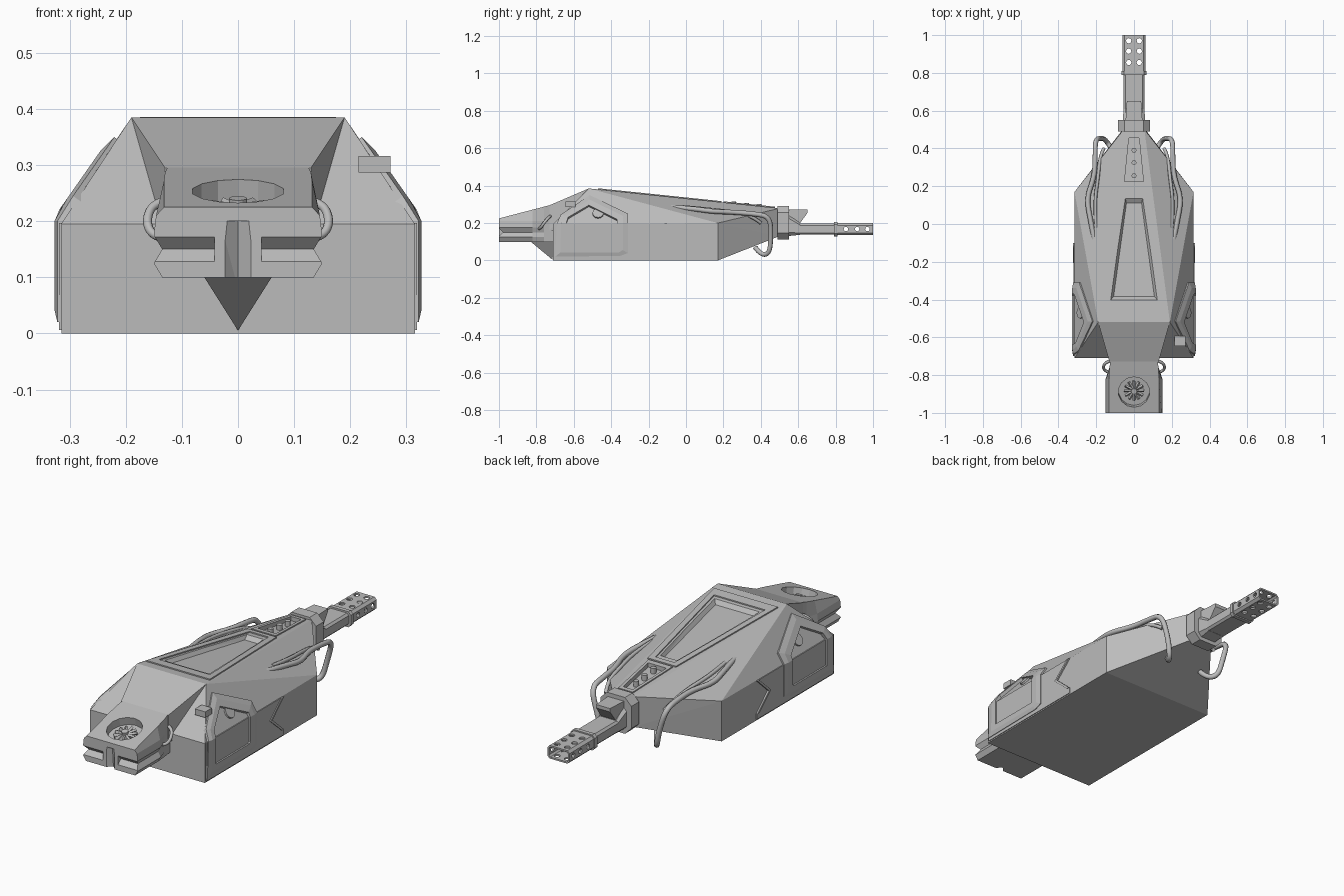
import bpy, bmesh, math
from mathutils import Matrix, Vector

old = bpy.data.objects.get("Cube")
if old:
    bpy.data.objects.remove(old)

grey = bpy.data.materials.new("plain_grey")
grey.use_nodes = True
COLOUR = (0.5, 0.5, 0.5, 1)
grey.diffuse_color = COLOUR
grey.node_tree.nodes["Principled BSDF"].inputs["Base Color"].default_value = COLOUR


def finish(name, bm):
    bmesh.ops.recalc_face_normals(bm, faces=bm.faces)
    mesh = bpy.data.meshes.new(name)
    bm.to_mesh(mesh)
    bm.free()
    mesh.materials.append(grey)
    ob = bpy.data.objects.new(name, mesh)
    bpy.context.collection.objects.link(ob)
    return ob


def both(points):
    return [(s * x, y, z) for x, y, z in points for s in (1, -1)]


def hull(name, points):
    bm = bmesh.new()
    for p in points:
        bm.verts.new(p)
    bmesh.ops.convex_hull(bm, input=bm.verts)
    bmesh.ops.dissolve_limit(bm, angle_limit=0.01, verts=bm.verts, edges=bm.edges)
    return finish(name, bm)


def loft(name, rings, closed=False):
    # Skin between equal loops; closed joins the last loop to the first
    bm = bmesh.new()
    loops = [[bm.verts.new(p) for p in ring] for ring in rings]
    n = len(loops[0])
    pairs = list(zip(loops, loops[1:])) + ([(loops[-1], loops[0])] if closed else [])
    for a, b in pairs:
        for i in range(n):
            j = (i + 1) % n
            bm.faces.new((a[i], a[j], b[j], b[i]))
    if not closed:
        bm.faces.new(loops[0])
        bm.faces.new(loops[-1])
    return finish(name, bm)


def cylinder(name, centre, r, depth, rot=None, sides=16):
    bm = bmesh.new()
    m = Matrix.Translation(centre) @ (rot or Matrix())
    bmesh.ops.create_cone(bm, cap_ends=True, segments=sides, radius1=r, radius2=r, depth=depth, matrix=m)
    return finish(name, bm)


def cut(ob, cutters):
    for c in cutters:
        c.hide_render = True
        mod = ob.modifiers.new("cut", "BOOLEAN")
        mod.operation, mod.solver, mod.object = "DIFFERENCE", "EXACT", c
    dg = bpy.context.evaluated_depsgraph_get()
    dg.update()
    mesh = bpy.data.meshes.new_from_object(ob.evaluated_get(dg))
    ob.modifiers.clear()
    ob.data = mesh
    for c in cutters:
        bpy.data.objects.remove(c)


def hose(name, points, r):
    curve = bpy.data.curves.new(name, "CURVE")
    curve.dimensions = "3D"
    curve.bevel_depth, curve.bevel_resolution, curve.resolution_u = r, 2, 6
    curve.use_fill_caps = True
    sp = curve.splines.new("NURBS")
    sp.points.add(len(points) - 1)
    for p, co in zip(sp.points, points):
        p.co = (*co, 1)
    sp.use_endpoint_u, sp.order_u = True, 3
    ob = bpy.data.objects.new(name, curve)
    bpy.context.collection.objects.link(ob)
    dg = bpy.context.evaluated_depsgraph_get()
    dg.update()
    mesh = bpy.data.meshes.new_from_object(ob.evaluated_get(dg))
    bpy.data.objects.remove(ob)
    mesh.materials.clear()
    mesh.materials.append(grey)
    mesh.shade_smooth()
    bpy.context.collection.objects.link(bpy.data.objects.new(name, mesh))


def roof(y):
    return 0.385 - 0.104 * (y + 0.52)


def trapezoid(y0, x0, y1, x1, h):
    return [(x0, y0, roof(y0) + h), (x1, y1, roof(y1) + h),
            (-x1, y1, roof(y1) + h), (-x0, y0, roof(y0) + h)]


# Main hull with two roof recesses
W = 0.315
body = hull("body", both([(W, -0.71, 0), (W, -0.71, 0.195), (0.19, -0.52, 0.385), (W, 0.17, 0),
                          (W, 0.17, 0.2), (0.06, 0.5, 0.13), (0.055, 0.5, 0.279)]))
cut(body, [hull("recess_cutter", trapezoid(-0.42, 0.14, 0.165, 0.052, 0.02)
                + trapezoid(-0.385, 0.108, 0.11, 0.04, -0.018)),
           hull("rear_recess_cutter", trapezoid(0.225, 0.05, 0.455, 0.027, 0.02)
                + trapezoid(0.225, 0.05, 0.455, 0.027, -0.015))])

# Raised frames around the recesses
for name, outer, inner in (("roof_frame", (-0.47, 0.175, 0.19, 0.078), (-0.42, 0.14, 0.165, 0.052)),
                           ("rear_frame", (0.2, 0.066, 0.475, 0.04), (0.225, 0.05, 0.455, 0.027))):
    loft(name, [trapezoid(*outer, -0.004), trapezoid(*outer, 0.006),
                trapezoid(*inner, 0.006), trapezoid(*inner, -0.004)], closed=True)
for y in (0.255, 0.325, 0.39):
    cylinder("roof_stud", (0, y, roof(y) - 0.004), 0.013, 0.03, sides=12)


# Side armour, wrapped over the shoulder of the hull
def side(y, z, lift, s):
    return (s * (W + lift - 0.7 * max(0, z - 0.2)), y, z + (lift * 0.7 if z > 0.2 else 0))


outer = [(-0.7, 0.02), (-0.69, 0.2), (-0.67, 0.24), (-0.515, 0.345), (-0.31, 0.245), (-0.31, 0.2), (-0.31, 0.04), (-0.35, 0.025)]
middle = [(-0.672, 0.042), (-0.667, 0.2), (-0.65, 0.232), (-0.515, 0.317), (-0.338, 0.23), (-0.338, 0.2), (-0.338, 0.055), (-0.36, 0.043)]
inner = [(-0.64, 0.07), (-0.64, 0.2), (-0.63, 0.223), (-0.52, 0.287), (-0.37, 0.213), (-0.37, 0.2), (-0.37, 0.078), (-0.378, 0.07)]
plate = [(-0.7, 0.006), (-0.1, 0.006), (-0.1, 0.035), (-0.19, 0.115), (-0.1, 0.197), (-0.7, 0.197)]
for s, label in ((1, "left"), (-1, "right")):
    loft(label + "_armour_plate", [[side(y, z, h, s) for y, z in plate] for h in (-0.01, 0.004)])
    loft(label + "_hatch_frame", [[side(y, z, h, s) for y, z in loop] for loop, h in
                                  ((outer, -0.01), (outer, 0.007), (middle, 0.012), (inner, 0.012), (inner, -0.01))], closed=True)
    cylinder(label + "_hatch_knob", side(-0.47, 0.25, 0.002, s), 0.03, 0.012,
             Matrix.Rotation(s * math.radians(55), 4, "Y"), 12)
    # Raised chevron edge
    edge = [(-0.1, 0.035), (-0.19, 0.115), (-0.1, 0.197), (-0.115, 0.197), (-0.207, 0.115), (-0.115, 0.035)]
    loft(label + "_chevron", [[side(y, z, h, s) for y, z in edge] for h in (0, 0.008)])
    # Hoses
    hose(label + "_rear_hose", [(s * x, y, z) for x, y, z in
         ((0.21, -0.08, 0.285), (0.235, 0.04, 0.277), (0.25, 0.14, 0.262), (0.21, 0.25, 0.258), (0.205, 0.36, 0.25), (0.205, 0.45, 0.235),
          (0.17, 0.455, 0.12), (0.15, 0.445, 0.035), (0.12, 0.4, 0.03), (0.1, 0.37, 0.07))], 0.013)
    hose(label + "_thin_hose", [(s * x, y, z) for x, y, z in
         ((0.2, -0.02, 0.287), (0.21, 0.1, 0.277), (0.19, 0.25, 0.26), (0.18, 0.36, 0.235), (0.16, 0.4, 0.2))], 0.009)
    hose(label + "_neck_hose", [(s * x, y, z) for x, y, z in
         ((0.11, -0.72, 0.24), (0.15, -0.73, 0.235), (0.165, -0.76, 0.2), (0.15, -0.78, 0.17), (0.12, -0.79, 0.17))], 0.008)

hull("side_box", [(x, y, z) for x in (0.215, 0.272) for y in (-0.645, -0.592) for z in (0.287, 0.316)])

# Neck and keel
hull("neck", both([(0.19, -0.52, 0.385), (0.13, -0.73, 0.295), (0.13, -0.73, 0.16), (0.17, -0.52, 0.16)]))
hull("keel", both([(0.06, -0.83, 0.1), (0, -0.715, 0.005), (0.06, -0.7, 0.1)]))


# Grooved head
def section(y, k):
    top = 0.225 + 0.26 * (y + 1)
    half = [(0.135, 0.1), (0.15, 0.125), (0.135, 0.15), (0.15, 0.175), (0.146, 0.21), (0.132, top)]
    half = [(min(x, k), z) for x, z in half]
    return [(x, y, z) for x, z in half] + [(-x, y, z) for x, z in reversed(half)]


head = loft("head", [section(-1, 0.15), section(-0.82, 0.15), section(-0.76, 0.13), section(-0.69, 0.12)])
tilt = Matrix.Rotation(math.atan(0.26), 4, "X")
centre = Vector((0, -0.89, 0.2536))
up = tilt @ Vector((0, 0, 1))
cutters = [cylinder("fan_cutter", centre + up * 0.02, 0.083, 0.12, tilt, 14)]
cutters += [hull("groove_cutter", [(s * x, y, z) for x in (0.042, 0.2)
                                   for y, z in ((-1.01, 0.118), (-1.01, 0.182), (-0.978, 0.15))]) for s in (1, -1)]
cutters.append(hull("notch_cutter", [(x, -1.01, z) for x in (-0.032, 0.032) for z in (0.08, 0.2)]
                    + [(0, -0.975, 0.08), (0, -0.985, 0.2)]))
cut(head, cutters)

# Fan
floor = centre - up * 0.04
cylinder("fan_hub", floor + up * 0.012, 0.016, 0.03, tilt, 12)
bm = bmesh.new()
for i in range(12):
    m = (Matrix.Translation(floor + up * 0.008) @ tilt @ Matrix.Rotation(i * math.tau / 12, 4, "Z")
         @ Matrix.Translation((0.033, 0, 0)) @ Matrix.Rotation(0.6, 4, "X") @ Matrix.Diagonal((0.04, 0.01, 0.014, 1)))
    bmesh.ops.create_cube(bm, size=1, matrix=m)
finish("fan_blades", bm)


# Barrel, collar and sight
def octagon(y, w, z0, z1, c):
    half = [(w - c, z0), (w, z0 + c), (w, z1 - c), (w - c, z1)]
    return [(x, y, z) for x, z in half] + [(-x, y, z) for x, z in reversed(half)]


loft("collar", [octagon(y, 0.085, 0.112, 0.292, 0.035) for y in (0.49, 0.55)])
loft("barrel_base", [octagon(0.54, 0.06, 0.13, 0.25, 0.02), octagon(0.61, 0.055, 0.137, 0.2, 0.01)])
hull("sight", both([(0.045, 0.54, 0.2), (0.045, 0.54, 0.272), (0.038, 0.65, 0.272), (0.038, 0.65, 0.255), (0.04, 0.61, 0.2)]))
loft("barrel", [octagon(y, 0.055, 0.138, 0.198, 0.01) for y in (0.58, 0.81)])
loft("barrel_ring", [octagon(y, 0.066, 0.129, 0.206, 0.014) for y in (0.79, 0.81)])
muzzle = loft("muzzle", [octagon(0.805, 0.061, 0.135, 0.2, 0.012), octagon(1, 0.061, 0.135, 0.2, 0.012),
                         octagon(1, 0.053, 0.143, 0.192, 0.008), octagon(0.805, 0.053, 0.143, 0.192, 0.008)], closed=True)
holes = []
for y in (0.855, 0.915, 0.97):
    holes += [cylinder("hole_cutter", (x, y, 0.168), 0.014, 0.2, sides=12) for x in (-0.028, 0.028)]
    holes.append(cylinder("hole_cutter", (0, y, 0.168), 0.012, 0.3, Matrix.Rotation(math.pi / 2, 4, "Y"), 12))
cut(muzzle, holes)
